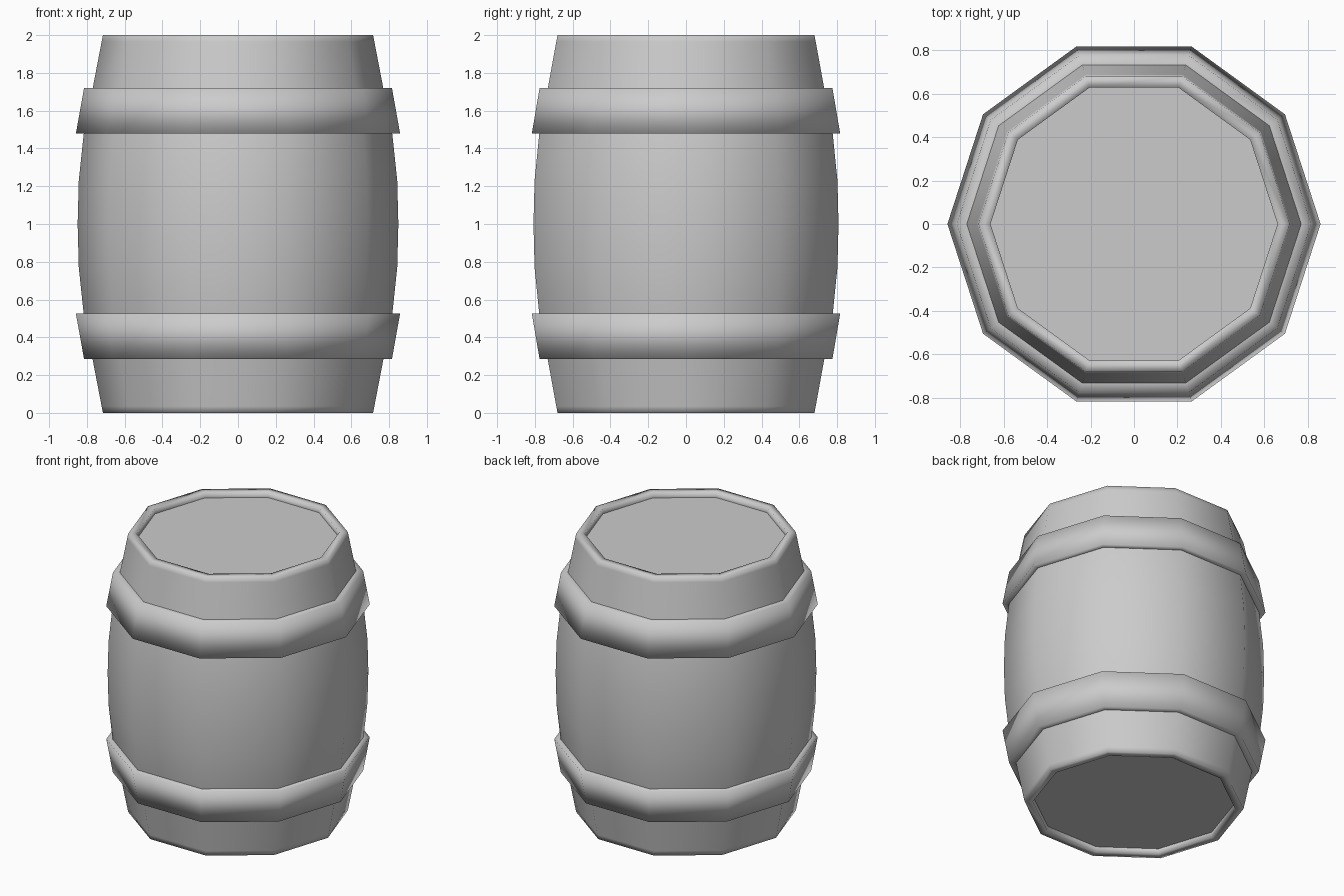
import bpy, bmesh
from math import cos, sin, pi

if "Cube" in bpy.data.objects:
    bpy.data.objects.remove(bpy.data.objects["Cube"])

SIDES = 10


def lathe(name, profile, closed=False, caps=False, smooth=True):
    """Spin an (r, z) profile, listed bottom to top on the outside, around z."""
    bm = bmesh.new()
    rings = [[bm.verts.new((r * cos(2 * pi * i / SIDES), r * sin(2 * pi * i / SIDES), z))
              for i in range(SIDES)] for r, z in profile]
    pairs = list(zip(rings, rings[1:]))
    if closed:
        pairs.append((rings[-1], rings[0]))
    for a, b in pairs:
        for i in range(SIDES):
            j = (i + 1) % SIDES
            bm.faces.new((a[i], a[j], b[j], b[i]))
    if caps:
        bm.faces.new(rings[-1])
    mesh = bpy.data.meshes.new(name)
    bm.to_mesh(mesh)
    bm.free()
    for p in mesh.polygons:
        p.use_smooth = smooth
    obj = bpy.data.objects.new(name, mesh)
    bpy.context.collection.objects.link(obj)
    return obj


def head(name, z, up):
    """Flat recessed disc closing one end of the barrel."""
    bm = bmesh.new()
    ring = [bm.verts.new((0.66 * cos(2 * pi * i / SIDES), 0.66 * sin(2 * pi * i / SIDES), z))
            for i in range(SIDES)]
    bm.faces.new(ring if up else ring[::-1])
    mesh = bpy.data.meshes.new(name)
    bm.to_mesh(mesh)
    bm.free()
    bpy.context.collection.objects.link(bpy.data.objects.new(name, mesh))


# Bulging staves with a rolled rim at both ends (profile mirrored about z = 1)
half = [(0.66, 0.04), (0.66, 0.0), (0.715, 0.0), (0.722, 0.035), (0.77, 0.285),
        (0.817, 0.525), (0.843, 0.77), (0.849, 1.0)]
lathe("barrel_body", half + [(r, 2 - z) for r, z in half[-2::-1]])

# Recessed end discs
head("bottom_head", 0.04, False)
head("top_head", 1.96, True)

# Hoops, mirrored top and bottom; inner edges are buried in the staves
hoop = [(0.76, 0.285), (0.815, 0.285), (0.858, 0.525), (0.807, 0.525)]
lathe("lower_hoop", hoop)
lathe("upper_hoop", [(r, 2.005 - z) for r, z in hoop[::-1]])
